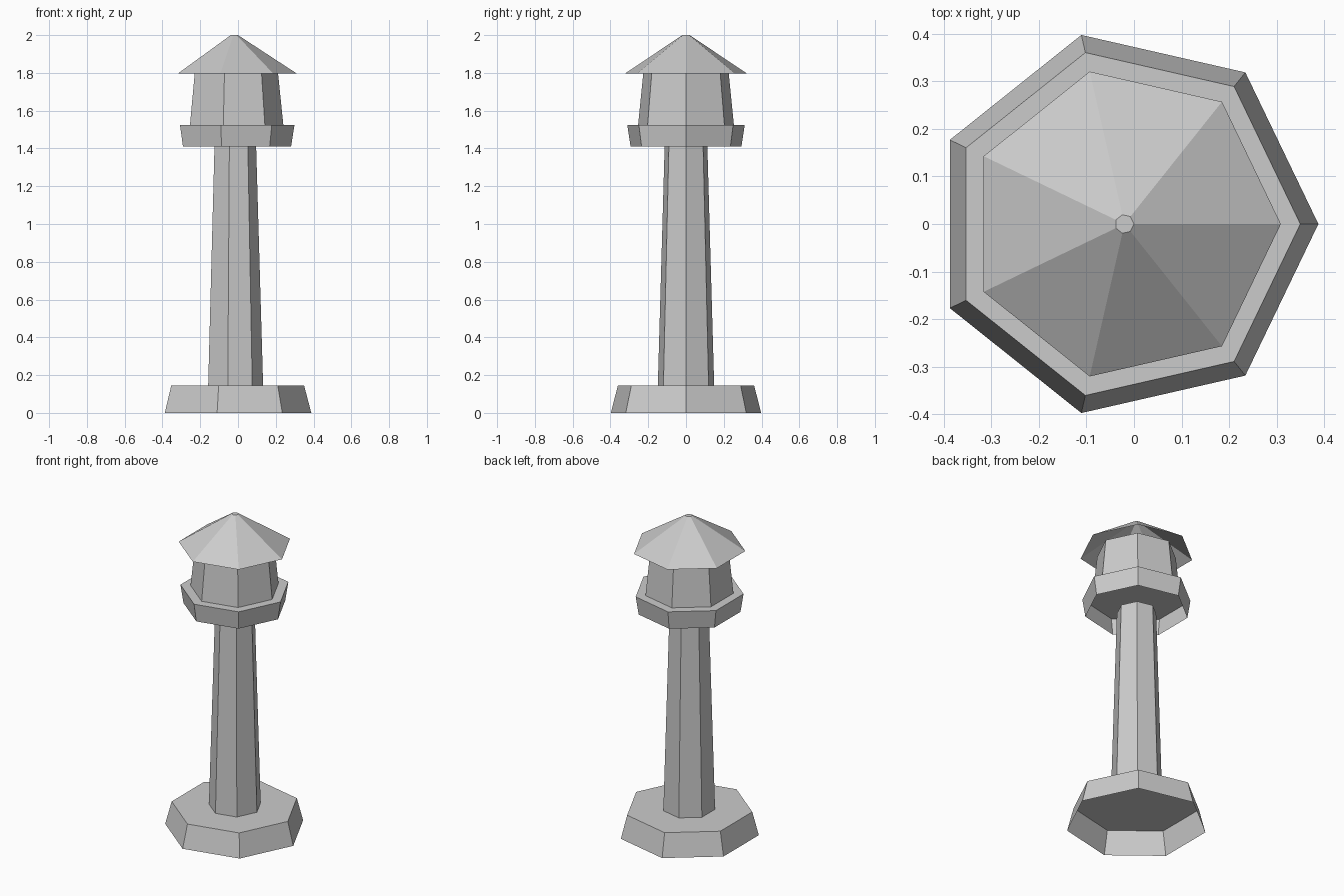
import bpy
import math

cube = bpy.data.objects.get("Cube")
if cube:
    bpy.data.objects.remove(cube, do_unlink=True)

SIDES = 7
CENTRE_X = -0.02   # a seven-sided outline is not symmetric in x

stone = bpy.data.materials.new("light grey stone")
stone.use_nodes = True
GREY = (0.6, 0.6, 0.6, 1.0)
stone.diffuse_color = GREY
stone.node_tree.nodes["Principled BSDF"].inputs["Base Color"].default_value = GREY


def tapered_shell(name, z_low, z_high, r_low, r_high):
    """Seven-sided tapered shell, capped on top and open below, one corner to +x."""
    verts = []
    for z, r in ((z_low, r_low), (z_high, r_high)):
        for i in range(SIDES):
            a = 2 * math.pi * i / SIDES
            verts.append((r * math.cos(a), r * math.sin(a), z))
    faces = []
    for i in range(SIDES):
        j = (i + 1) % SIDES
        faces.append((i, j, SIDES + j, SIDES + i))
    faces.append(tuple(range(SIDES, 2 * SIDES)))
    mesh = bpy.data.meshes.new(name)
    mesh.from_pydata(verts, [], faces)
    mesh.materials.append(stone)
    obj = bpy.data.objects.new(name, mesh)
    obj.location.x = CENTRE_X
    bpy.context.collection.objects.link(obj)


# Foundation and tall shaft
tapered_shell("base", 0.0, 0.145, 0.408, 0.37)
tapered_shell("tower", 0.145, 1.41, 0.153, 0.116)

# Gallery ledge and lantern room
tapered_shell("gallery", 1.41, 1.525, 0.301, 0.319)
tapered_shell("lantern_room", 1.525, 1.798, 0.26, 0.232)

# Overhanging roof with a small flat tip
tapered_shell("roof", 1.798, 2.0, 0.329, 0.02)
